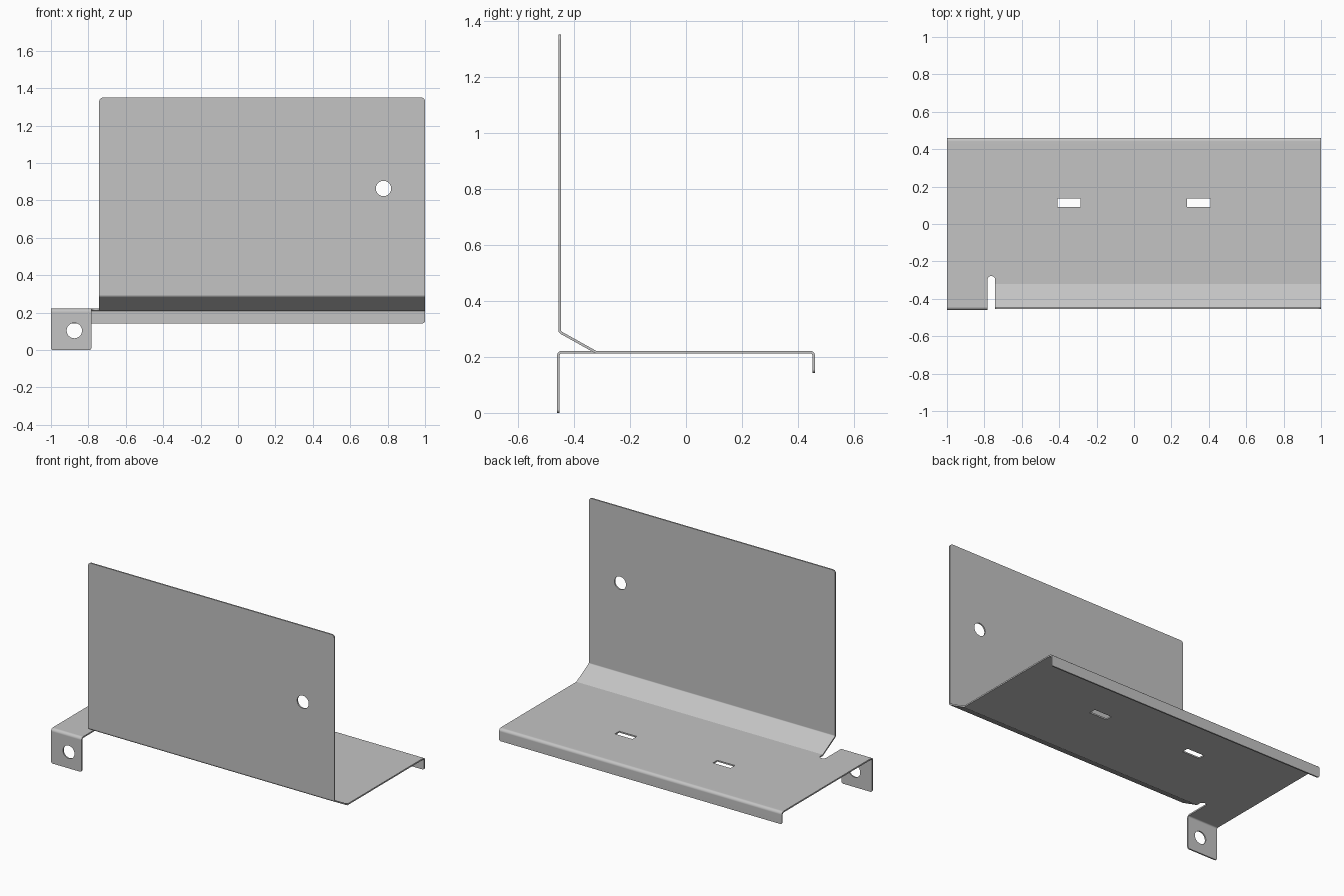
import bpy, bmesh, math
from mathutils import Vector

if "Cube" in bpy.data.objects:
    bpy.data.objects.remove(bpy.data.objects["Cube"], do_unlink=True)

THICK = 0.009
SHELF_Z = 0.217
FRONT, BACK = -0.322, 0.42      # flat part of the shelf
NOTCH_L, NOTCH_R = -0.784, -0.742

steel = bpy.data.materials.new("plain grey steel")
steel.use_nodes = True
steel.diffuse_color = (0.55, 0.55, 0.55, 1)
steel.node_tree.nodes["Principled BSDF"].inputs["Base Color"].default_value = (0.55, 0.55, 0.55, 1)


def rounded_path(start, corner, end, radius, steps=6):
    """Three point (y, z) path with its middle corner rounded."""
    a, c, b = Vector(start), Vector(corner), Vector(end)
    u, v = (a - c).normalized(), (b - c).normalized()
    half = u.angle(v) / 2
    centre = c + (u + v).normalized() * radius / math.sin(half)
    reach = radius / math.tan(half)
    p = (c + u * reach - centre).normalized()
    q = (c + v * reach - centre).normalized()
    arc = [centre + p.slerp(q, i / steps) * radius for i in range(steps + 1)]
    return [a] + arc + [b]


def strip(bm, path, x0, x1):
    """Folded strip along a path; returns the two free corners."""
    rows = [[bm.verts.new((x, y, z)) for x in (x0, x1)] for y, z in path]
    for a, b in zip(rows, rows[1:]):
        bm.faces.new((a[0], a[1], b[1], b[0]))
    return rows[-1]


bm = bmesh.new()

# Flat shelf with the round-ended relief notch in its front edge
radius = (NOTCH_R - NOTCH_L) / 2
mid = (NOTCH_L + NOTCH_R) / 2
outline = [(-1, FRONT), (NOTCH_L, FRONT)]
for i in range(13):
    t = math.pi * (1 - i / 12)
    outline.append((mid + radius * math.cos(t), -0.299 + radius * math.sin(t)))
outline += [(NOTCH_R, FRONT), (1, FRONT), (1, BACK), (-1, BACK)]
bm.faces.new([bm.verts.new((x, y, SHELF_Z)) for x, y in outline])

# Back lip, front mounting tab and tall front panel
shelf_front = (FRONT, SHELF_Z)
corners = strip(bm, rounded_path((BACK, SHELF_Z), (0.456, SHELF_Z), (0.456, 0.143), 0.014), -1, 1)
corners += strip(bm, rounded_path(shelf_front, (-0.456, SHELF_Z), (-0.456, 0), 0.014), -1, NOTCH_L)
panel = strip(bm, rounded_path(shelf_front, (-0.451, 0.289), (-0.451, 1.35), 0.012), NOTCH_R, 1)

# Rounded free corners
for verts, size in ((corners, 0.012), (panel, 0.02)):
    bmesh.ops.bevel(bm, geom=verts, offset=size, segments=5, profile=0.5, affect='VERTICES')
bmesh.ops.remove_doubles(bm, verts=bm.verts[:], dist=0.0002)
bmesh.ops.recalc_face_normals(bm, faces=bm.faces[:])

mesh = bpy.data.meshes.new("folded_bracket")
bm.to_mesh(mesh)
bm.free()
bracket = bpy.data.objects.new("folded_bracket", mesh)
bpy.context.collection.objects.link(bracket)
mesh.materials.append(steel)

solid = bracket.modifiers.new("sheet thickness", 'SOLIDIFY')
solid.thickness = THICK
solid.offset = 0
solid.use_even_offset = True

# Round holes and rectangular slots
cutters = []
for name, place in (("panel_hole", (0.778, -0.451, 0.864)), ("tab_hole", (-0.875, -0.456, 0.104))):
    bpy.ops.mesh.primitive_cylinder_add(vertices=48, radius=0.041, depth=0.1, location=place,
                                        rotation=(math.pi / 2, 0, 0))
    bpy.context.object.name = name + "_cutter"
    cutters.append(bpy.context.object)
for name, x in (("right_slot", -0.348), ("left_slot", 0.346)):
    bpy.ops.mesh.primitive_cube_add(size=1, location=(x, 0.114, SHELF_Z))
    bpy.context.object.scale = (0.124, 0.045, 0.1)
    bpy.context.object.name = name + "_cutter"
    cutters.append(bpy.context.object)

for cutter in cutters:
    cutter.hide_render = True
    cut = bracket.modifiers.new(cutter.name, 'BOOLEAN')
    cut.operation = 'DIFFERENCE'
    cut.solver = 'EXACT'
    cut.object = cutter

# Apply the cuts, then remove the cutters
bpy.ops.object.select_all(action='DESELECT')
bracket.select_set(True)
bpy.context.view_layer.objects.active = bracket
for name in [m.name for m in bracket.modifiers]:
    bpy.ops.object.modifier_apply(modifier=name)
for cutter in cutters:
    bpy.data.objects.remove(cutter, do_unlink=True)

# Smooth bends, crisp edges
bpy.ops.object.shade_smooth_by_angle(angle=math.radians(25))
weighted = bracket.modifiers.new("flat sheet normals", 'WEIGHTED_NORMAL')
weighted.keep_sharp = True
